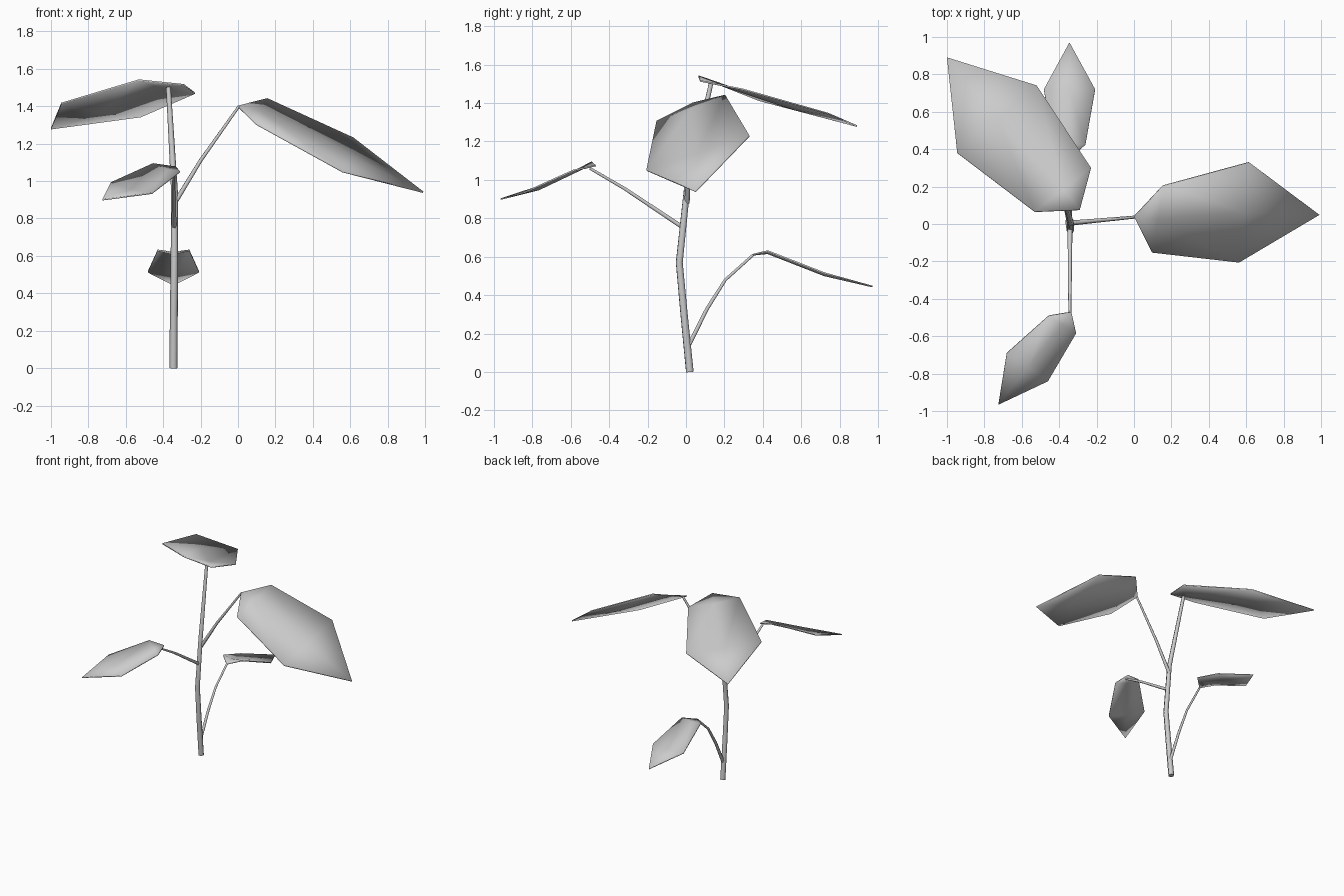
import bpy
from mathutils import Vector

if "Cube" in bpy.data.objects:
    bpy.data.objects.remove(bpy.data.objects["Cube"])


def stalk(name, pts):
    """Six-sided tapering tube through (x, y, z, radius) points."""
    cu = bpy.data.curves.new(name, 'CURVE')
    cu.dimensions = '3D'
    cu.bevel_depth = 1.0
    cu.bevel_resolution = 1
    cu.use_fill_caps = True
    sp = cu.splines.new('POLY')
    sp.points.add(len(pts) - 1)
    for p, (x, y, z, r) in zip(sp.points, pts):
        p.co = (x, y, z, 1)
        p.radius = r
    ob = bpy.data.objects.new(name, cu)
    bpy.context.collection.objects.link(ob)


def leaf(name, base, left1, left2, tip, right2, right1, drop=0.012):
    """Six-cornered thin leaf, slightly creased along its midrib."""
    rim = [Vector(p) for p in (base, left1, left2, tip, right2, right1)]
    sag = Vector((0, 0, drop))
    mid1 = (rim[1] + rim[5]) / 2 - sag
    mid2 = (rim[2] + rim[4]) / 2 - sag
    faces = [(0, 6, 1), (1, 6, 7, 2), (2, 7, 3),
             (3, 7, 4), (4, 7, 6, 5), (5, 6, 0)]
    me = bpy.data.meshes.new(name)
    me.from_pydata(rim + [mid1, mid2], [], faces)
    if sum(p.normal.z for p in me.polygons) < 0:
        me.flip_normals()
    me.shade_smooth()
    ob = bpy.data.objects.new(name, me)
    bpy.context.collection.objects.link(ob)
    mod = ob.modifiers.new("thickness", 'SOLIDIFY')
    mod.thickness = 0.008
    mod.offset = 0


# Main stem
stalk("main_stem", [(-.345, .02, 0, .022), (-.343, -.01, .3, .021),
                    (-.34, -.035, .57, .02), (-.34, .005, .95, .018),
                    (-.372, .13, 1.5, .013)])

# Leaf stalks
stalk("right_leaf_stalk", [(-.34, .005, .88, .014), (-.2, .018, 1.11, .011),
                           (.005, .037, 1.4, .008)])
stalk("front_leaf_stalk", [(-.342, -.012, .75, .013), (-.343, -.32, .955, .01),
                           (-.342, -.5, 1.06, .008)])
stalk("back_leaf_stalk", [(-.343, .01, .13, .013), (-.343, .11, .33, .011),
                          (-.343, .205, .48, .009), (-.345, .35, .61, .008)])

# Leaves
leaf("top_leaf", (-.29, .075, 1.515), (-.53, .065, 1.54), (-.945, .38, 1.415),
     (-1, .89, 1.28), (-.52, .74, 1.345), (-.23, .30, 1.47))
leaf("right_leaf", (0, .04, 1.40), (.155, .205, 1.44), (.615, .33, 1.23),
     (.99, .05, .94), (.56, -.205, 1.05), (.097, -.152, 1.305), 0.005)
leaf("front_leaf", (-.335, -.47, 1.075), (-.455, -.49, 1.092), (-.68, -.69, .99),
     (-.725, -.965, .90), (-.46, -.84, .935), (-.31, -.585, 1.05))
leaf("back_leaf", (-.345, .345, .61), (-.26, .425, .63), (-.208, .72, .515),
     (-.345, .97, .445), (-.482, .72, .515), (-.43, .425, .63))
